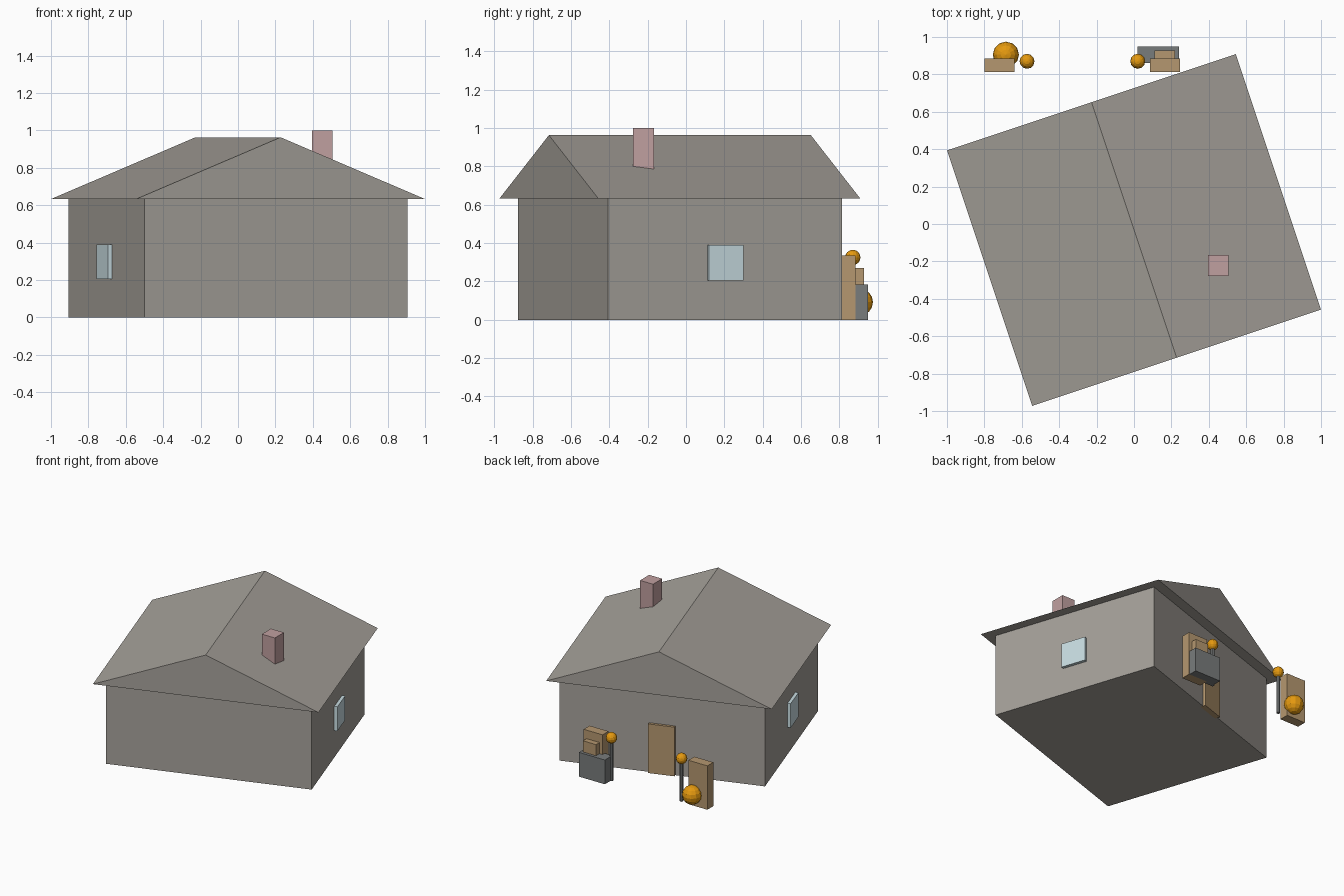
import bpy
import bmesh
from math import atan2
from mathutils import Matrix, Vector

if "Cube" in bpy.data.objects:
    bpy.data.objects.remove(bpy.data.objects["Cube"], do_unlink=True)


def material(name, r, g, b):
    m = bpy.data.materials.new(name)
    m.use_nodes = True
    m.diffuse_color = (r, g, b, 1)
    m.node_tree.nodes["Principled BSDF"].inputs["Base Color"].default_value = (r, g, b, 1)
    return m


stone = material("weathered stone", 0.376, 0.354, 0.32)
glass = material("pale blue glass", 0.58, 0.72, 0.76)
brick = material("dusty pink brick", 0.53, 0.35, 0.35)
wood = material("brown wood", 0.46, 0.31, 0.16)
iron = material("dark grey iron", 0.19, 0.20, 0.20)
amber = material("amber", 0.78, 0.32, 0.005)

# The house is turned on its plot; the props are not
HOUSE = Matrix.Translation((0, -0.032, 0)) @ Matrix.Rotation(atan2(1, 3), 4, "Z")
PLOT = Matrix.Identity(4)


def finish(name, bm, mat, frame):
    bmesh.ops.transform(bm, matrix=frame, verts=bm.verts)
    bmesh.ops.recalc_face_normals(bm, faces=bm.faces)
    mesh = bpy.data.meshes.new(name)
    bm.to_mesh(mesh)
    bm.free()
    mesh.materials.append(mat)
    ob = bpy.data.objects.new(name, mesh)
    bpy.context.scene.collection.objects.link(ob)
    return ob


def box(name, low, high, mat, frame=PLOT):
    low, high = Vector(low), Vector(high)
    bm = bmesh.new()
    bmesh.ops.create_cube(bm, size=1)
    for v in bm.verts:
        v.co = (low + high) / 2 + v.co * (high - low)
    return finish(name, bm, mat, frame)


def ball(name, centre, radius, mat):
    bm = bmesh.new()
    bmesh.ops.create_uvsphere(bm, u_segments=12, v_segments=8, radius=radius)
    return finish(name, bm, mat, Matrix.Translation(centre))


def pole(name, x, y, height, radius, mat):
    bm = bmesh.new()
    bmesh.ops.create_cone(bm, cap_ends=True, segments=8, radius1=radius,
                          radius2=radius, depth=height)
    return finish(name, bm, mat, Matrix.Translation((x, y, height / 2)))


# Walls
WX, WY, EAVES = 0.742, 0.643, 0.633
box("walls", (-WX, -WY, 0), (WX, WY, EAVES), stone, HOUSE)

# Gabled roof: a triangular profile pushed from front to back
RX, RY, RIDGE = 0.814, 0.72, 0.963
bm = bmesh.new()
profile = [(-RX, EAVES), (RX, EAVES), (0, RIDGE)]
gable = bm.faces.new([bm.verts.new((x, -RY, z)) for x, z in profile])
push = bmesh.ops.extrude_face_region(bm, geom=[gable], use_keep_orig=True)
moved = [g for g in push["geom"] if isinstance(g, bmesh.types.BMVert)]
bmesh.ops.translate(bm, verts=moved, vec=(0, 2 * RY, 0))
finish("roof", bm, stone, HOUSE)

# Side windows and back door
for side, sign in (("left", 1), ("right", -1)):
    xs = sorted((sign * (WX - 0.02), sign * (WX + 0.023)))
    box(side + "_window", (xs[0], -0.095, 0.205), (xs[1], 0.095, 0.39), glass, HOUSE)
box("back_door", (-0.095, WY - 0.02, 0), (0.095, WY + 0.02, 0.375), wood, HOUSE)

# Chimney
box("chimney", (0.395, -0.277, 0.7), (0.505, -0.167, 1.0), brick)

# Two lamp posts
for side, x in (("left", 0.02), ("right", -0.572)):
    pole(side + "_lamp_post", x, 0.87, 0.31, 0.013, iron)
    ball(side + "_lamp", (x, 0.87, 0.325), 0.04, amber)

# Two upright boards behind the yard
for side, x in (("left", 0.165), ("right", -0.72)):
    box(side + "_board", (x - 0.08, 0.813, 0), (x + 0.08, 0.885, 0.335), wood)

# Work bench with a crate, and a large ball
box("bench", (0.02, 0.86, 0), (0.24, 0.95, 0.185), iron)
box("crate", (0.11, 0.86, 0.185), (0.22, 0.928, 0.27), wood)
ball("large_ball", (-0.685, 0.905, 0.092), 0.07, amber)
